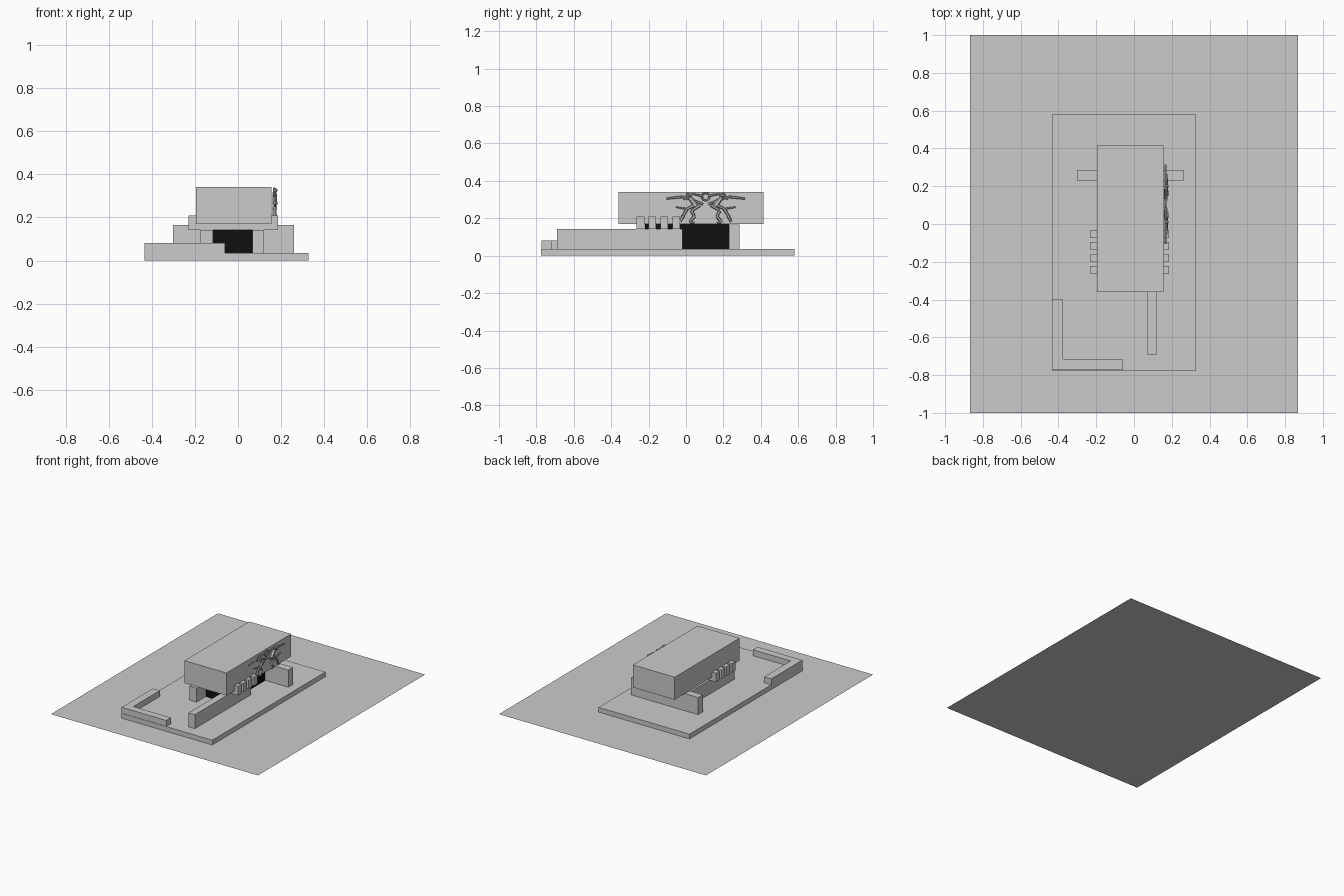
import bpy, bmesh, math
from mathutils import Vector, Matrix

if "Cube" in bpy.data.objects:
    bpy.data.objects.remove(bpy.data.objects["Cube"])


def material(name, rgb):
    m = bpy.data.materials.new(name)
    m.diffuse_color = (*rgb, 1)
    m.use_nodes = True
    m.node_tree.nodes["Principled BSDF"].inputs["Base Color"].default_value = m.diffuse_color
    return m


GREY = material("concrete_grey", (0.6, 0.6, 0.6))
BLACK = material("dark_glass", (0.005, 0.005, 0.005))


def add_object(name, bm, mat):
    mesh = bpy.data.meshes.new(name)
    bm.to_mesh(mesh)
    bm.free()
    mesh.materials.append(mat)
    ob = bpy.data.objects.new(name, mesh)
    bpy.context.collection.objects.link(ob)
    return ob


def box(name, x, y, z, mat=GREY):
    bm = bmesh.new()
    bmesh.ops.create_cube(bm, size=1)
    for v in bm.verts:
        v.co = [r[0] if c < 0 else r[1] for c, r in zip(v.co, (x, y, z))]
    return add_object(name, bm, mat)


def prism(name, outline, z0, z1):
    bm = bmesh.new()
    base = bm.faces.new([bm.verts.new((x, y, z0)) for x, y in outline])
    ext = bmesh.ops.extrude_face_region(bm, geom=[base])["geom"]
    bmesh.ops.translate(bm, vec=(0, 0, z1 - z0),
                        verts=[g for g in ext if isinstance(g, bmesh.types.BMVert)])
    bmesh.ops.recalc_face_normals(bm, faces=bm.faces)
    return add_object(name, bm, GREY)


def rod(bm, a, b, r1, r2, sides=6):
    a, b = Vector(a), Vector(b)
    d = b - a
    mat = Matrix.Translation((a + b) / 2) @ d.to_track_quat('Z', 'Y').to_matrix().to_4x4()
    bmesh.ops.create_cone(bm, cap_ends=True, segments=sides, radius1=r1, radius2=r2,
                          depth=d.length, matrix=mat)


# Flat site sheet the building stands on
bm = bmesh.new()
bmesh.ops.create_grid(bm, x_segments=1, y_segments=1, size=1)
bmesh.ops.scale(bm, vec=(0.868, 1, 1), verts=bm.verts)
add_object("site_sheet", bm, GREY)

# Terrace and low corner wall
box("terrace_slab", (-0.435, 0.327), (-0.775, 0.58), (0, 0.036))
prism("low_corner_wall",
      [(-0.435, -0.772), (-0.06, -0.772), (-0.06, -0.716), (-0.376, -0.716),
       (-0.376, -0.4), (-0.435, -0.4)], 0.036, 0.081)

# Ground floor walls and glazed core
box("long_wall", (0.068, 0.121), (-0.69, -0.02), (0.036, 0.142))
box("left_wall", (-0.175, -0.116), (-0.33, 0.23), (0.036, 0.142))
box("cross_wall", (-0.302, 0.261), (0.23, 0.286), (0.036, 0.166))
box("glazed_core", (-0.116, 0.067), (-0.22, 0.23), (0.036, 0.17), BLACK)

# Upper storey and the beams poking out on both sides
box("upper_storey", (-0.196, 0.155), (-0.36, 0.415), (0.17, 0.341))
for i in range(4):
    y = -0.264 + 0.0635 * i
    box(f"cross_beam_{i + 1}", (-0.229, 0.185), (y, y + 0.041), (0.142, 0.209))

# Wall sculpture: two mirrored figures (y offset from the middle, z)
bm = bmesh.new()
MID, X = 0.105, 0.167
LIMBS = [
    ([(0.015, 0.275), (0.06, 0.295), (0.125, 0.315), (0.21, 0.305)], 0.007),  # arm
    ([(0.02, 0.32), (0.07, 0.33), (0.12, 0.3)], 0.006),                       # raised arm
    ([(0.03, 0.27), (0.075, 0.24), (0.06, 0.21), (0.085, 0.18)], 0.009),      # inner leg
    ([(0.06, 0.27), (0.10, 0.25), (0.12, 0.215), (0.135, 0.182)], 0.009),     # outer leg
    ([(0.085, 0.18), (0.06, 0.175)], 0.006),                                  # foot
    ([(0.10, 0.25), (0.16, 0.26)], 0.005),                                    # drapery
]
for s in (-1, 1):
    for k, (path, r) in enumerate(LIMBS):
        pts = [(X + 0.006 * (k % 2), MID + s * y, z) for y, z in path]
        for a, b in zip(pts, pts[1:]):
            rod(bm, a, b, r, r * 0.7)
    # torso and head
    rod(bm, (X + 0.004, MID + s * 0.05, 0.265), (X + 0.004, MID + s * 0.085, 0.31), 0.013, 0.011)
    bmesh.ops.create_icosphere(bm, subdivisions=1, radius=0.012,
                               matrix=Matrix.Translation((X + 0.006, MID + s * 0.095, 0.325)))
# ring held between the figures
N = 12
ring = [(X, MID + 0.02 * math.cos(2 * math.pi * i / N), 0.315 + 0.02 * math.sin(2 * math.pi * i / N))
        for i in range(N)]
for i in range(N):
    rod(bm, ring[i], ring[(i + 1) % N], 0.005, 0.005)
add_object("wall_sculpture", bm, GREY)
